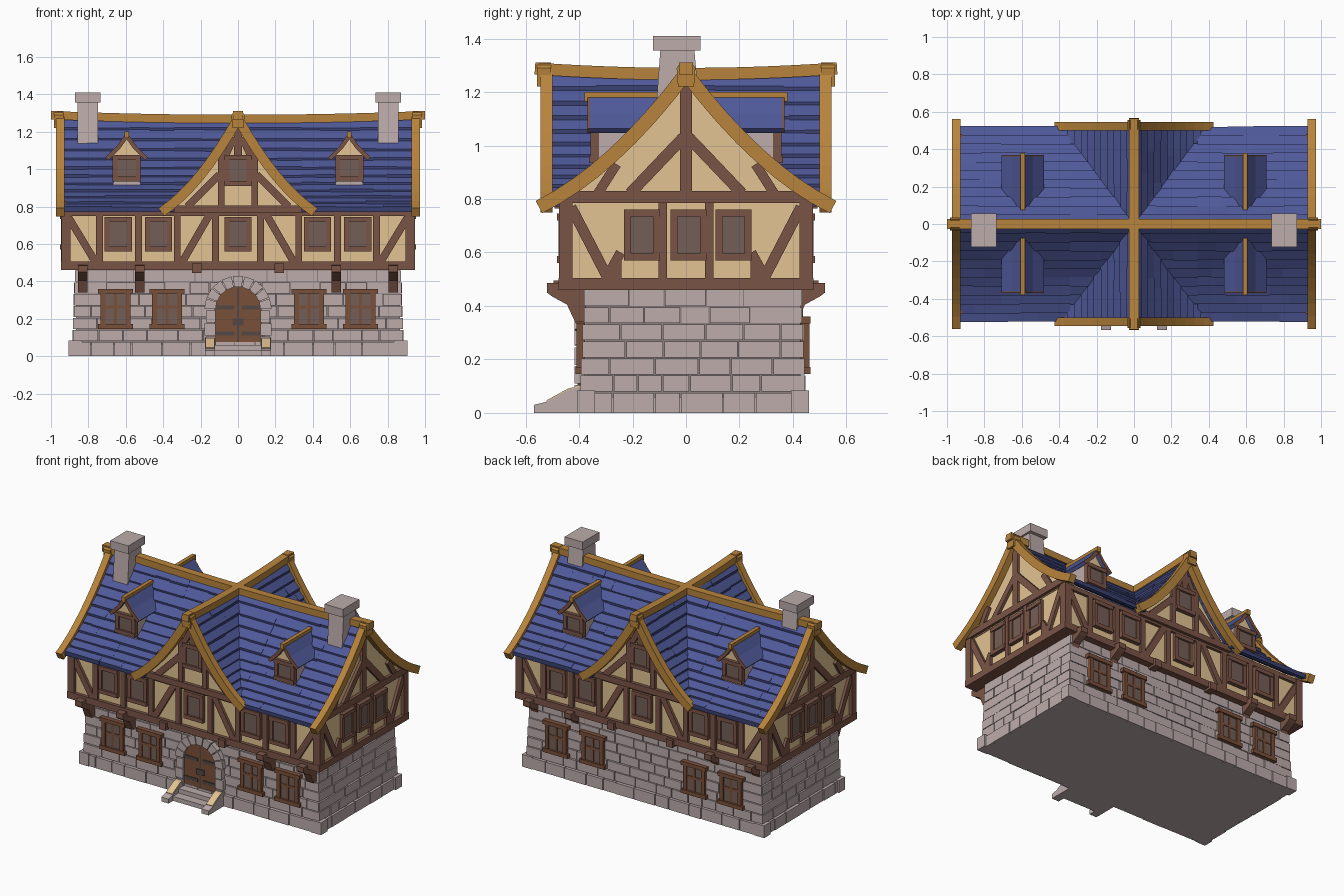
import bpy, bmesh, math, random
from mathutils import Matrix, Vector

if "Cube" in bpy.data.objects:
    bpy.data.objects.remove(bpy.data.objects["Cube"])

random.seed(4)


def material(name, r, g, b):
    m = bpy.data.materials.new(name)
    m.diffuse_color = [((c / 255 + 0.055) / 1.055) ** 2.4 for c in (r, g, b)] + [1]
    m.use_nodes = True
    m.node_tree.nodes["Principled BSDF"].inputs["Base Color"].default_value = m.diffuse_color
    return m


STONE = material("stone", 188, 172, 171)
MORTAR = material("mortar", 142, 127, 127)
TIMBER = material("timber", 122, 84, 70)
PLASTER = material("plaster", 226, 195, 147)
GOLD = material("golden_wood", 184, 132, 60)
BLUE = material("blue_shingle", 79, 89, 153)
NAVY = material("shingle_edge", 58, 65, 114)
PANE = material("window_pane", 116, 94, 86)
DOOR = material("door_wood", 122, 80, 58)
IRON = material("iron", 84, 73, 69)

parts = {}


def prism(name, mat, M, pts, y0, y1):
    """Extrude an (x, z) outline between two local y depths."""
    if name not in parts:
        parts[name] = (bmesh.new(), mat)
    bm = parts[name][0]
    a = [bm.verts.new(M @ Vector((x, y0, z))) for x, z in pts]
    b = [bm.verts.new(M @ Vector((x, y1, z))) for x, z in pts]
    bm.faces.new(a)
    bm.faces.new(b[::-1])
    n = len(pts)
    for i in range(n):
        j = (i + 1) % n
        bm.faces.new((a[j], a[i], b[i], b[j]))


def rect(name, mat, M, x0, x1, z0, z1, y0, y1):
    prism(name, mat, M, [(x0, z0), (x1, z0), (x1, z1), (x0, z1)], y0, y1)


def band(path, w):
    """Outline of a board of width w following a path."""
    up, low = [], []
    for i, p in enumerate(path):
        d = Vector(path[min(i + 1, len(path) - 1)]) - Vector(path[max(i - 1, 0)])
        n = Vector((-d.y, d.x)).normalized() * w / 2
        up.append((p[0] + n.x, p[1] + n.y))
        low.append((p[0] - n.x, p[1] - n.y))
    return up + low[::-1]


def beam(M, p, q, w=0.04, d=0.018):
    prism("timber_frame", TIMBER, M, band([p, q], w), -d, 0.01)


def facade(angle, out, cy=0):
    """Local x runs along the wall, local -y points outward."""
    return (Matrix.Translation((0, cy, 0)) @ Matrix.Rotation(math.radians(angle), 4, 'Z')
            @ Matrix.Translation((0, -out, 0)))


def window(M, u, z0, z1, w, mat=TIMBER, name="window_frames", sill=0.0):
    f, h = 0.026, w / 2
    rect("window_panes", PANE, M, u - h + .01, u + h - .01, z0 + .01, z1 - .01, -0.014, 0.01)
    for s in (-1, 1):
        e = sorted((u + s * h, u + s * (h - f)))
        rect(name, mat, M, e[0], e[1], z0, z1, -0.022, 0.01)
    for z in (z0, z1 - f):
        rect(name, mat, M, u - h - sill, u + h + sill, z, z + f, -0.027, 0.01)
    if sill:
        rect(name, mat, M, u - .008, u + .008, z0, z1, -0.018, 0.01)
        zm = z0 + (z1 - z0) * .55
        rect(name, mat, M, u - h, u + h, zm - .008, zm + .008, -0.018, 0.01)


I = Matrix.Identity(4)
R90 = Matrix.Rotation(math.pi / 2, 4, 'Z')   # local x becomes world y
CY = 0.026

# Ground floor: mortar core, foundation, coursed blocks, plinth and corner stones
rect("mortar_core", MORTAR, I, -.866, .866, 0.01, .47, CY - .402, CY + .402)
rect("foundation", STONE, I, -.88, .88, 0, .06, CY - .41, CY + .41)
for ang, along, deep in ((0, .86, .396), (180, .86, .396), (90, .396, .86), (270, .396, .86)):
    for row in range(7):
        z0 = 0 if row == 0 else .08 + (row - 1) * .064
        z1 = .08 if row == 0 else z0 + .064
        lean = .032 if row == 0 else .021 - .0025 * (row - 1)
        M, end = facade(ang, deep + lean, CY), along + lean
        u = -end
        while u < end - .001:
            v = u + random.uniform(.09, .17)
            if v > end - .07:
                v = end
            rect("stone_blocks", STONE, M, u, v - (.005 if v < end else 0), z0, z1 - .005,
                 -random.uniform(0, .005), .04)
            u = v
for sx in (-1, 1):
    for sy in (-1, 1):
        M = Matrix.Translation((sx * .87, CY + sy * .4, 0))
        rect("corner_stones", STONE, M, -.037, .037, 0, .083, -.034, .034)

# Upper floor plaster box with sill beams
rect("upper_walls", PLASTER, I, -.925, .925, .47, .79, -.455, .455)
rect("jetty_floor", TIMBER, I, -.92, .92, .46, .475, -.45, .45)
for ang, half, out in ((0, .945, .455), (180, .945, .455), (90, .475, .925), (270, .475, .925)):
    M = facade(ang, out)
    rect("sill_beams", TIMBER, M, -half, half, .46, .505, -.022, .03)
    for s in (-1, 1):
        e = sorted((s * half, s * (half - .05)))
        rect("corner_posts", TIMBER, M, e[0], e[1], .5, .79, -.02, .02)


# Concave roof curve shared by both gables
def curve(t, half):
    a = abs(t)
    return t * half, 1.27 - .73 * a + .23 * a * a


def shingles(name, M, half, y0, y1, tmax=.95, n=11):
    for i in range(n):
        t0, t1 = .945 * (n - i) / n, .945 * (n - i - 1) / n
        if t0 > tmax:
            continue
        for s in (-1, 1):
            (u0, z0), (u1, z1) = curve(s * t0, half), curve(s * t1, half)
            y = y0
            while y < y1 - .001:
                e = y + random.uniform(.1, .3)
                if e > y1 - .07:
                    e = y1
                k, lift = s * random.uniform(0, .006), random.uniform(.010, .016)
                prism(name, BLUE, M, [(u0 + k, z0 + lift), (u1, z1 + .003),
                                      (u1, z1 - .02), (u0 + k, z0 - .014)], y, e)
                y = e


MAIN, CROSS = .55, .41
shingles("main_roof", R90, MAIN, -.95, -.34)
shingles("main_roof", R90, MAIN, .34, .95)
shingles("main_roof", R90, MAIN, -.34, .34, .8)
shingles("cross_roof", I, CROSS, -.52, .52)

# Gable walls, bargeboards, apex blocks and ridge beams
for ang, half, wall, verge in ((0, CROSS, .47, .545), (180, CROSS, .47, .545),
                               (90, MAIN, .93, .973), (270, MAIN, .93, .973)):
    M, V = facade(ang, wall), facade(ang, verge)
    arc = [curve(t / 10, half) for t in range(-9, 10)]
    prism("gable_walls", PLASTER, M, [(u, z - .02) for u, z in arc] + [(.8 * half, .78), (-.8 * half, .78)], 0, .05)
    for s in (-1, 1):
        path = [curve(s * t / 8, half) for t in range(9)]
        prism("bargeboards", GOLD, V, band(path, .052), 0, .045)
    prism("apex_blocks", GOLD, V, [(-.03, 1.22), (.03, 1.22), (.035, 1.29), (.02, 1.31), (-.02, 1.31), (-.035, 1.29)], -.012, .04)
for M, L in ((I, 1.0), (R90, .565)):
    path = [(L * t / 6, 1.268 + .02 * (t / 6) ** 2) for t in range(-6, 7)]
    prism("ridge_beams", GOLD, M, band(path, .045), -.026, .026)

# Long sides: framing, windows, brackets and dormers
for ang in (0, 180):
    M, G = facade(ang, .455), facade(ang, .47)
    W = facade(ang, .413, CY)
    rect("timber_frame", TIMBER, M, -.94, .94, .75, .78, -.018, .01)
    rect("timber_frame", TIMBER, G, -.36, .36, .765, .805, -.022, .02)
    for u in (-.64, -.425, 0, .425, .64):
        window(M, u, .56, .745, .145)
    window(G, 0, .91, 1.075, .145)
    beam(G, (0, 1.06), (0, 1.24), .045)
    for s in (-1, 1):
        for u in (.74, .532, .325, .12):
            beam(M, (s * u, .5), (s * u, .77), .036)
        beam(M, (s * .905, .74), (s * .76, .5))
        beam(M, (s * .30, .5), (s * .15, .76))
        beam(G, (s * .09, .8), (s * .09, 1.1), .034)
        beam(G, (s * .27, .8), (s * .1, .97))
        beam(G, (s * .07, 1.06), (s * .02, 1.17), .034)
        for u in (.38, .655):
            window(W, s * u, .145, .36, .16, DOOR, "ground_window_frames", .014)
        for u in (.83, .525):
            B = facade(ang, 0) @ Matrix.Translation((s * u, 0, 0)) @ Matrix.Rotation(-math.pi / 2, 4, 'Z')
            prism("jetty_brackets", TIMBER, B, [(.36, .34), (.415, .34), (.445, .405), (.5, .435),
                                                (.52, .45), (.52, .485), (.36, .49)], -.026, .026)
        rect("jetty_beam_ends", TIMBER, M, s * .22 - .025, s * .22 + .025, .445, .495, -.04, .05)
        # Dormer: body, pointed gable, roof, trim and window
        D = facade(ang, 0) @ Matrix.Translation((s * .595, 0, 0))
        rect("dormer_walls", STONE, D, -.07, .07, .88, 1.08, -.335, -.1)
        prism("dormer_gables", PLASTER, D, [(-.085, 1.07), (.085, 1.07), (0, 1.175)], -.34, -.07)
        window(D @ Matrix.Translation((0, -.335, 0)), 0, .935, 1.075, .15, name="dormer_windows")
        for k in (-1, 1):
            path = [(0, 1.178), (k * .045, 1.115), (k * .105, 1.055)]
            prism("dormer_roof", BLUE, D, band(path, .022), -.36, -.07)
            prism("dormer_trim", TIMBER, D, band(path, .022), -.368, -.358)
        rect("dormer_ridges", GOLD, D, -.013, .013, 1.165, 1.2, -.38, -.075)

# Short sides: triple windows, posts and braces
for ang in (90, 270):
    M, G = facade(ang, .925), facade(ang, .93)
    rect("timber_frame", TIMBER, G, -.48, .48, .785, .83, -.02, .01)
    beam(G, (0, .81), (0, 1.25), .045)
    for u in (-.165, .01, .178):
        window(M, u, .57, .76, .135)
    for s in (-1, 1):
        beam(M, (s * .26, .5), (s * .26, .57), .036)
        beam(M, (s * .43, .77), (s * .29, .5))
        beam(M, (s * .245, .6), (s * .3, .5), .036)
        beam(M, (s * .087, .5), (s * .087, .79), .03)
        beam(G, (s * .21, .82), (s * .01, 1.03), .042)
        beam(G, (s * .33, .82), (s * .26, .93), .036)

# Chimneys with caps
for s in (-1, 1):
    C = Matrix.Translation((s * .803, 0, 0))
    prism("chimney_shafts", STONE, C @ R90, [(-.115, 1.1), (.055, 1.1), (.03, 1.37), (-.095, 1.37)], -.055, .055)
    rect("chimney_caps", STONE, C, -.068, .068, 1.355, 1.41, -.123, .055)

# Arched door with voussoirs, jambs and iron straps
W = facade(0, .413, CY)
arch = [(.125 * math.cos(a * math.pi / 12), .25 + .125 * math.sin(a * math.pi / 12)) for a in range(13)]
prism("door", DOOR, W, arch + [(-.125, .04), (.125, .04)], -.014, .01)
for k in range(9):
    a0, a1 = math.pi * (k + .05) / 9, math.pi * (k + .95) / 9
    prism("door_arch", STONE, W, [(r * math.cos(a), .25 + r * math.sin(a))
                                  for r, a in ((.12, a0), (.18, a0), (.18, a1), (.12, a1))], -.03, .01)
for s in (-1, 1):
    for k in range(3):
        e = sorted((s * .12, s * (.18 if k % 2 else .17)))
        rect("door_arch", STONE, W, e[0], e[1], .04 + k * .07, .105 + k * .07, -.03, .01)
    for z in (.11, .25):
        e = sorted((s * .02, s * .118))
        rect("door_straps", IRON, W, e[0], e[1], z, z + .022, -.02, -.01)
rect("door_straps", IRON, W, -.005, .005, .05, .37, -.018, -.01)
rect("door_straps", IRON, W, -.03, .03, .165, .2, -.022, -.01)

# Steps and sloping side walls
rect("steps", STONE, I, -.13, .13, 0, .03, -.52, -.37)
rect("steps", STONE, I, -.13, .13, .03, .06, -.46, -.37)
for s in (-1, 1):
    S = R90 @ Matrix.Translation((0, s * .15, 0))
    top = [(-.568, .03), (-.52, .042), (-.44, .086), (-.38, .1)]
    prism("step_cheeks", STONE, S, [(-.568, 0)] + top + [(-.38, 0)], -.027, .027)
    prism("step_cheek_tops", PLASTER, S, band(top[1:], .01), -.024, .024)

# Turn every part into an object; roof course edges get the dark shade
for name, (bm, mat) in parts.items():
    bmesh.ops.recalc_face_normals(bm, faces=bm.faces)
    bm.normal_update()
    mesh = bpy.data.meshes.new(name)
    mesh.materials.append(mat)
    if mat == BLUE:
        mesh.materials.append(NAVY)
        for f in bm.faces:
            f.material_index = int(abs(f.normal.z) < .12)
    bm.to_mesh(mesh)
    bm.free()
    bpy.context.collection.objects.link(bpy.data.objects.new(name, mesh))
